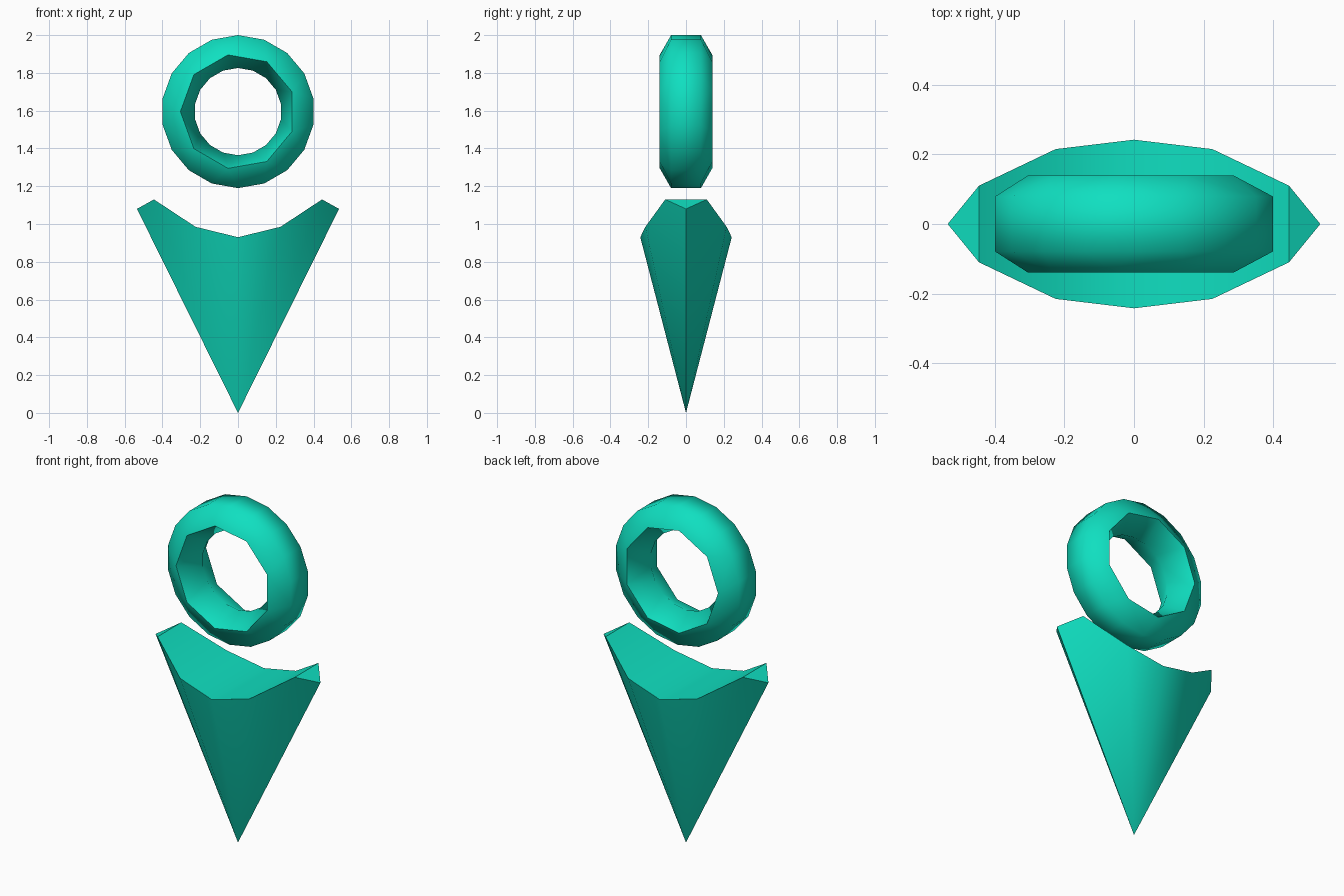
import bpy, bmesh
from math import cos, sin, radians

cube = bpy.data.objects.get("Cube")
if cube:
    bpy.data.objects.remove(cube)

teal = bpy.data.materials.new("teal")
teal.use_nodes = True
colour = (0.005, 0.74, 0.53, 1)
teal.diffuse_color = colour
teal.node_tree.nodes["Principled BSDF"].inputs["Base Color"].default_value = colour


def finish(bm, name, angle):
    """Turn a bmesh into a smooth, coloured object."""
    bmesh.ops.recalc_face_normals(bm, faces=bm.faces)
    mesh = bpy.data.meshes.new(name)
    bm.to_mesh(mesh)
    bm.free()
    mesh.materials.append(teal)
    obj = bpy.data.objects.new(name, mesh)
    bpy.context.collection.objects.link(obj)
    bpy.ops.object.select_all(action='DESELECT')
    obj.select_set(True)
    bpy.context.view_layer.objects.active = obj
    bpy.ops.object.shade_smooth_by_angle(angle=radians(angle))


# Pointed body: a flattened cone with a saddle-shaped top
bm = bmesh.new()
half = [(-0.535, 0, 1.08), (-0.445, 0.11, 1.13), (-0.225, 0.215, 0.985), (0, 0.242, 0.93)]
half += [(-x, y, z) for x, y, z in half[-2::-1]]
back = [bm.verts.new(p) for p in half]
front = [back[0]] + [bm.verts.new((x, -y, z)) for x, y, z in half[1:-1]] + [back[-1]]
tip = bm.verts.new((0, 0, 0))
for i in range(len(half) - 1):
    bm.faces.new((back[i], back[i + 1], tip))
    bm.faces.new((front[i], front[i + 1], tip))
    strip = dict.fromkeys((back[i], back[i + 1], front[i + 1], front[i]))
    bm.faces.new(list(strip))
finish(bm, "pointed_body", 32)

# Floating ring: fine inner and outer loops joined to coarse side loops
SIDES = 9
CENTRE = 1.595
bm = bmesh.new()


def loop(radius, y, count, start):
    angles = [radians(start + 360 * i / count) for i in range(count)]
    return [bm.verts.new((radius * cos(a), y, CENTRE + radius * sin(a))) for a in angles]


def join_coarse(fine, coarse):
    for j in range(SIDES):
        k = (j + 1) % SIDES
        bm.faces.new((fine[2 * j], fine[2 * j + 1], coarse[j]))
        bm.faces.new((fine[2 * j + 1], fine[2 * k], coarse[k], coarse[j]))


inner = loop(0.231, 0, 2 * SIDES, 10)
outers = []
for side in (-1, 1):
    outer = loop(0.405, side * 0.079, 2 * SIDES, 10)
    rim = loop(0.305, side * 0.139, SIDES, 20)
    join_coarse(outer, rim)
    join_coarse(inner, rim)
    outers.append(outer)
a, b = outers
for i in range(2 * SIDES):
    j = (i + 1) % (2 * SIDES)
    bm.faces.new((a[i], a[j], b[j], b[i]))
finish(bm, "floating_ring", 80)
